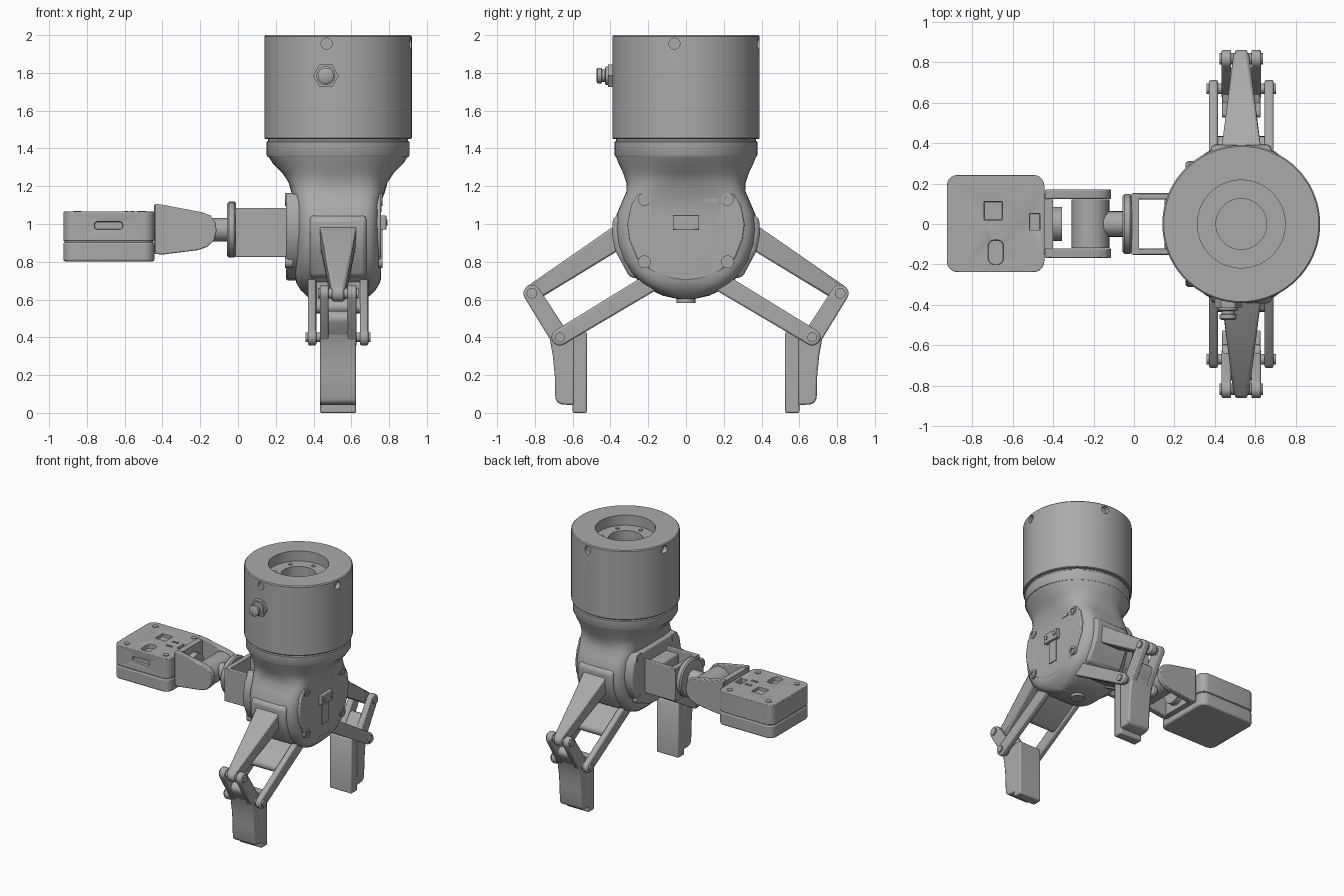
import bpy, bmesh
from math import sin, cos, pi, atan2, radians, copysign

cube = bpy.data.objects.get("Cube")
if cube:
    bpy.data.objects.remove(cube, do_unlink=True)

grey = bpy.data.materials.new("satin grey")
grey.use_nodes = True
colour = (0.4, 0.4, 0.4, 1)
grey.diffuse_color = colour
grey.node_tree.nodes["Principled BSDF"].inputs["Base Color"].default_value = colour

CX = 0.53      # axis of the gripper
parts = []


def loft(name, rings, bevel=0):
    """Skin a list of equal-length closed rings and cap both ends."""
    bm = bmesh.new()
    loops = [[bm.verts.new(p) for p in ring] for ring in rings]
    n = len(loops[0])
    for a, b in zip(loops, loops[1:]):
        for i in range(n):
            j = (i + 1) % n
            bm.faces.new((a[i], a[j], b[j], b[i]))
    bm.faces.new(loops[0])
    bm.faces.new(loops[-1])
    bmesh.ops.recalc_face_normals(bm, faces=bm.faces)
    mesh = bpy.data.meshes.new(name)
    bm.to_mesh(mesh)
    bm.free()
    mesh.materials.append(grey)
    ob = bpy.data.objects.new(name, mesh)
    bpy.context.collection.objects.link(ob)
    if bevel:
        mod = ob.modifiers.new("Bevel", "BEVEL")
        mod.width, mod.segments = bevel, 2
        mod.limit_method = "ANGLE"
        mod.angle_limit = radians(40)
    parts.append(ob)
    return ob


def place(axis, u, v, w):
    return {"x": (w, u, v), "y": (u, w, v), "z": (u, v, w)}[axis]


def prism(name, outline, axis, lo, hi, bevel=0):
    return loft(name, [[place(axis, u, v, w) for u, v in outline] for w in (lo, hi)], bevel)


def box(name, x, y, z, bevel=0):
    return prism(name, [(x[0], y[0]), (x[1], y[0]), (x[1], y[1]), (x[0], y[1])], "z", *z, bevel)


def turned(name, axis, u, v, profile, sides=32):
    """Round part: profile is a list of (radius, position along axis)."""
    return loft(name, [[place(axis, u + r * cos(2 * pi * i / sides), v + r * sin(2 * pi * i / sides), w)
                        for i in range(sides)] for r, w in profile])


def rod(name, axis, u, v, r, lo, hi, sides=24):
    return turned(name, axis, u, v, [(r, lo), (r, hi)], sides)


def capsule(p, q, rp, rq):
    a = atan2(q[1] - p[1], q[0] - p[0])
    out = []
    for c, r, start in ((q, rq, a - pi / 2), (p, rp, a + pi / 2)):
        out += [(c[0] + r * cos(start + pi * i / 8), c[1] + r * sin(start + pi * i / 8)) for i in range(9)]
    return out


def rounded(x, y, r):
    out = []
    for k, (cx, cy) in enumerate(((x[1] - r, y[1] - r), (x[0] + r, y[1] - r),
                                  (x[0] + r, y[0] + r), (x[1] - r, y[0] + r))):
        out += [(cx + r * cos(pi / 2 * (k + i / 6)), cy + r * sin(pi / 2 * (k + i / 6))) for i in range(7)]
    return out


def cut(target, cutter):
    parts.remove(cutter)
    cutter.hide_render = True
    cutter.hide_set(True)
    mod = target.modifiers.new("Cut", "BOOLEAN")
    mod.operation, mod.object, mod.solver = "DIFFERENCE", cutter, "EXACT"
    if len(target.modifiers) > 1:
        target.modifiers.move(len(target.modifiers) - 1, 0)


# Mounting drum with stepped socket and four side screw pockets
drum = turned("drum", "z", CX, 0, [(.125, 1.84), (.125, 1.92), (.217, 1.92), (.217, 2), (.383, 2),
                                   (.39, 1.993), (.39, 1.455), (.385, 1.45), (.37, 1.45), (.37, 1.43)], 72)
for k in range(4):
    a = radians(-99 + 90 * k)
    x, y = CX + .39 * cos(a), .39 * sin(a)
    cut(drum, rod("pocket_cutter", "xy"[(k + 1) % 2] if k % 2 else "y",
                  *((y, 1.955) if k % 2 else (x, 1.955)), .03,
                  *((x - .03, x + .03) if k % 2 else (y - .03, y + .03)), 12))
turned("collar", "z", CX, 0, [(.372, 1.44), (.378, 1.434), (.378, 1.365), (.372, 1.355)], 72)
for k in range(6):
    a = radians(25 + 60 * k)
    rod("socket_screw", "z", CX + .17 * cos(a), .17 * sin(a), .016, 1.91, 1.926, 6)

# Cable connector on the drum
rod("connector_nut", "y", .465, 1.785, .068, -.412, -.37, 6)
turned("connector_barrel", "y", .465, 1.785, [(.05, -.4), (.05, -.425), (.032, -.43), (.032, -.445),
                                              (.042, -.447), (.042, -.468), (.03, -.475)])


# Body: round neck blending into a flattened disc
def oval(z, hx, hy, power, n=64):
    ring = []
    for i in range(n):
        c, s = cos(2 * pi * i / n), sin(2 * pi * i / n)
        ring.append((CX + hx * copysign(abs(c) ** (2 / power), c), hy * copysign(abs(s) ** (2 / power), s), z))
    return ring


sections = [(1.365, .374, .374, 2), (1.32, .345, .357, 2.1), (1.27, .295, .333, 2.4), (1.22, .262, .316, 3),
            (1.17, .248, .316, 4), (1.12, .23, .338, 5)]
for z in (1.05, .97, .89, .81, .74, .69, .65, .62, .602):
    drop = max(0, .72 - z)
    sections.append((z, .228 - 6 * drop ** 2, (.375 ** 2 - (z - .975) ** 2) ** .5, 5 - 12 * drop))
loft("body", [oval(*s) for s in sections])
rod("bottom_plug", "z", CX, 0, .05, .583, .65)

# Side covers with screws
half = [(0, .70), (.09, .712), (.18, .75), (.26, .82), (.30, .92), (.31, 1.0), (.29, 1.1), (.25, 1.16)]
cover = half + [(-y, z) for y, z in reversed(half[1:])]
prism("left_cover", cover, "x", .68, .757, .008)
prism("right_cover", cover, "x", .255, .36, .012)
for y in (-.22, .22):
    for z in (.8, 1.13):
        turned("cover_screw", "x", y, z, [(.034, .74), (.034, .765), (.018, .765), (.018, .758)], 20)
        rod("cover_bolt", "x", y, z, .034, .25, .29, 20)
box("service_block", (.74, .785), (-.07, .07), (.97, 1.045), .004)
box("service_tab", (.74, .765), (-.04, .04), (.80, .97))
box("service_label", (.74, .764), (.1, .17), (1.115, 1.15))
for y in (-.045, .045):
    rod("service_screw", "x", y, 1.008, .015, .77, .792, 12)

# Two mirrored fingers, each a four-bar linkage
for side, tag in ((-1, "front"), (1, "back")):
    def flip(pts):
        return [(side * y, z) for y, z in pts]

    prism(tag + "_boss", flip([(.2, 1.06), (.345, 1.055), (.388, 1.03), (.392, .95), (.375, .86), (.3, .72), (.2, .7)]),
          "x", CX - .15, CX + .15, .02)
    # Upper link narrows towards its tip
    link = prism(tag + "_upper_link", flip(capsule((.33, .949), (.816, .633), .062, .045)),
                 "x", CX - .105, CX + .105, .012)
    for v in link.data.vertices:
        t = min(1, max(0, (abs(v.co.y) - .36) / .4))
        v.co.x = CX + (v.co.x - CX) * (1 - .7 * t)
    # Lower fork
    for x in (CX - .16, CX + .115):
        prism(tag + "_fork_bar", flip(capsule((.1, .742), (.668, .4), .05, .044)), "x", x, x + .045, .01)
    prism(tag + "_fork_web", flip(capsule((.1, .742), (.4, .561), .034, .034)), "x", CX - .13, CX + .13)
    # Fingertip with two ears
    for x in (CX - .097, CX + .05):
        prism(tag + "_finger_ear", flip(capsule((.816, .633), (.668, .4), .045, .05)), "x", x, x + .047, .008)
    prism(tag + "_finger_bridge", flip(capsule((.735, .5), (.66, .39), .04, .045)), "x", CX - .06, CX + .06)
    prism(tag + "_finger", flip([(.75, .46), (.722, .4), (.705, .3), (.695, .2), (.692, .08), (.682, .055),
                                 (.66, .045), (.59, .04), (.59, .43), (.65, .45)]), "x", CX - .096, CX + .096, .01)
    prism(tag + "_finger_pad", flip([(.6, 0), (.525, 0), (.525, .42), (.535, .435), (.6, .435)]),
          "x", CX - .096, CX + .096, .008)
    rod(tag + "_upper_pin", "x", side * .816, .633, .028, CX - .107, CX + .107)
    rod(tag + "_lower_pin", "x", side * .668, .4, .026, CX - .172, CX + .172)

# Camera arm: open bracket, turntable disc and shaft
for y in (-.152, .122):
    box("arm_bracket_side", (-.01, .28), (y, y + .03), (.825, 1.085), .005)
box("arm_bracket_web", (-.012, .025), (-.15, .15), (.825, 1.085))
box("arm_motor", (.15, .28), (-.125, .125), (.85, 1.06), .01)
turned("turntable", "x", 0, .97, [(.138, -.057), (.148, -.047), (.148, -.02), (.138, -.01)], 48)
rod("turntable_shaft", "x", 0, .97, .063, -.15, -.05)

# Tilt yoke
yoke = [(-.44, 1.108), (-.40, 1.102), (-.19, 1.062), (-.145, 1.045), (-.12, 1.01), (-.113, .965),
        (-.125, .915), (-.16, .88), (-.21, .862), (-.40, .838), (-.44, .842)]
for y in (-.168, .124):
    prism("yoke_side", yoke, "y", y, y + .046, .006)
box("yoke_back", (-.445, -.40), (-.15, .15), (.845, 1.1))
rod("tilt_motor", "y", -.215, .963, .093, -.118, .122, 40)
rod("yoke_knob", "x", 0, .963, .085, -.41, -.355)

# Camera housing in two shells
cx, cy = (-.925, -.443), (-.238, .243)
prism("camera_lower_shell", rounded(cx, cy, .055), "z", .802, .904, .01)
prism("camera_seam", rounded((-.918, -.45), (-.231, .236), .05), "z", .89, .92)
top = prism("camera_upper_shell", rounded(cx, cy, .055), "z", .91, 1.065, .014)
cut(top, box("hatch_cutter", (-.74, -.65), (.02, .11), (1.04, 1.1)))
cut(top, prism("keyhole_cutter", rounded((-.72, -.645), (-.2, -.08), .03), "z", 1.03, 1.1))
cut(top, box("latch_cutter", (-.515, -.465), (-.03, .05), (1.02, 1.1)))
cut(top, prism("port_cutter", rounded((-.76, -.61), (.972, 1.012), .018), "y", -.3, -.215))
for x in (-.6, -.57):
    for y in (-.045, .03):
        box("camera_rib", (x, x + .02), (y, y + .015), (1.06, 1.07))
for x in (-.85, -.51):
    for y in (-.175, .18):
        rod("camera_screw", "z", x, y, .022, 1.05, 1.07, 16)

# Smooth round faces, keep edges sharp
bpy.ops.object.select_all(action="DESELECT")
for ob in parts:
    ob.select_set(True)
bpy.context.view_layer.objects.active = parts[0]
bpy.ops.object.shade_smooth_by_angle(angle=radians(35))
